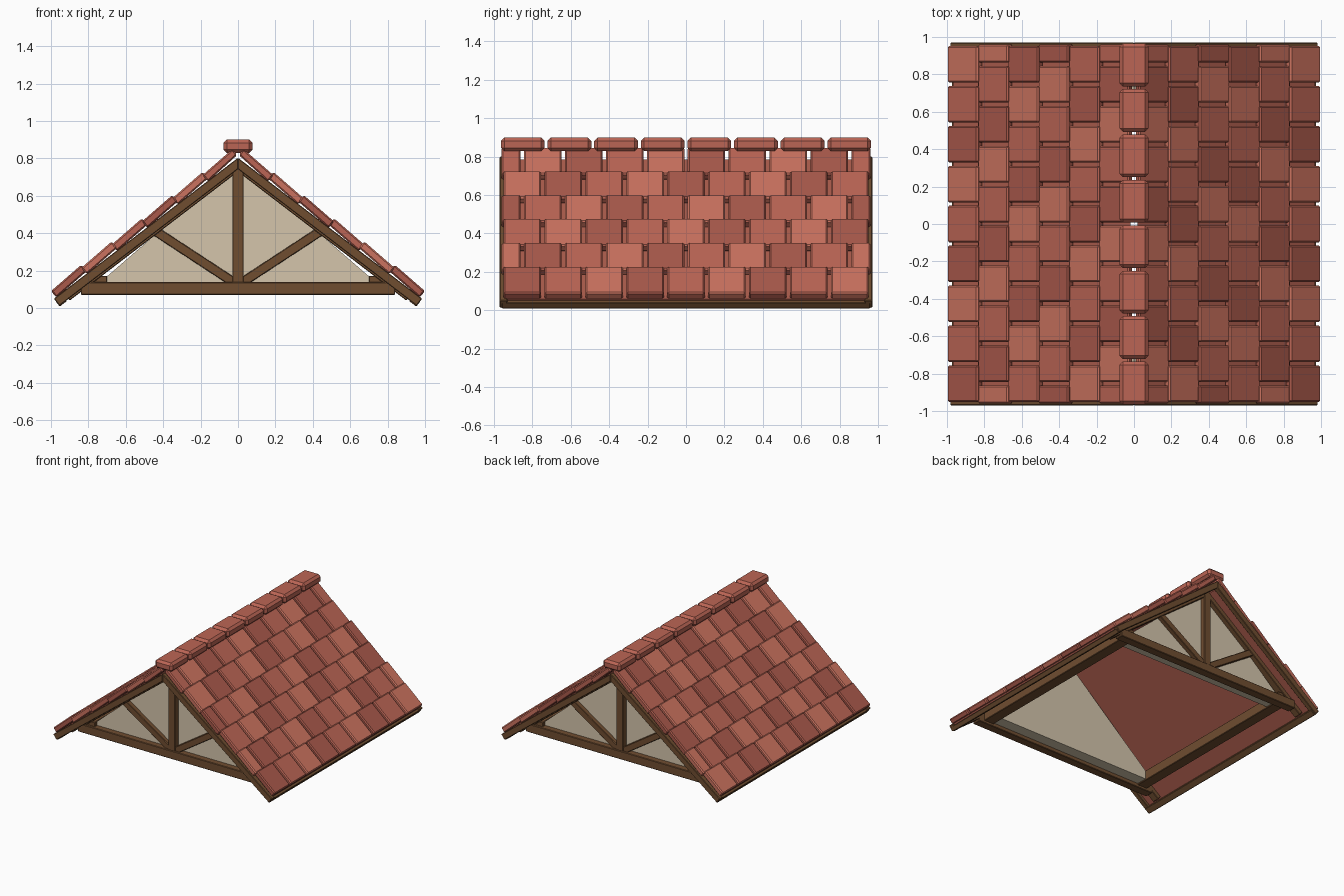
import bpy, bmesh, math

if "Cube" in bpy.data.objects:
    bpy.data.objects.remove(bpy.data.objects["Cube"])


def material(name, rgb):
    m = bpy.data.materials.new(name)
    m.diffuse_color = (*rgb, 1)
    m.use_nodes = True
    m.node_tree.nodes["Principled BSDF"].inputs["Base Color"].default_value = m.diffuse_color
    return m


TILES = [material("tile_dark", (0.40, 0.10, 0.07)),
         material("tile_mid", (0.50, 0.13, 0.09)),
         material("tile_light", (0.60, 0.17, 0.115))]
WOOD = material("wood", (0.16, 0.075, 0.03))
PLASTER = material("plaster", (0.66, 0.56, 0.41))
DECK = material("deck", (0.42, 0.11, 0.075))


def add_prism(bm, pts, y0, y1, mat_index=0):
    """Extrude an x-z outline from y0 to y1."""
    a = [bm.verts.new((x, y0, z)) for x, z in pts]
    b = [bm.verts.new((x, y1, z)) for x, z in pts]
    faces = [bm.faces.new(a), bm.faces.new(b[::-1])]
    n = len(pts)
    for i in range(n):
        faces.append(bm.faces.new((a[i], b[i], b[(i + 1) % n], a[(i + 1) % n])))
    for f in faces:
        f.material_index = mat_index


def finish(name, bm, mats, bevel=0.0):
    bmesh.ops.recalc_face_normals(bm, faces=bm.faces[:])
    me = bpy.data.meshes.new(name)
    bm.to_mesh(me)
    bm.free()
    for m in mats:
        me.materials.append(m)
    ob = bpy.data.objects.new(name, me)
    bpy.context.collection.objects.link(ob)
    if bevel:
        mod = ob.modifiers.new("bevel", 'BEVEL')
        mod.width = bevel
        mod.segments = 1
    return ob


def prism(name, pts, y0, y1, mat, bevel=0.004):
    bm = bmesh.new()
    add_prism(bm, pts, y0, y1)
    return finish(name, bm, [mat], bevel)


def rect(x0, x1, z0, z1):
    return [(x0, z0), (x1, z0), (x1, z1), (x0, z1)]


def bar(x0, z0, x1, z1, w):
    """Outline of a straight timber between two points."""
    d = math.hypot(x1 - x0, z1 - z0)
    nx, nz = -(z1 - z0) / d * w / 2, (x1 - x0) / d * w / 2
    return [(x0 + nx, z0 + nz), (x0 - nx, z0 - nz), (x1 - nx, z1 - nz), (x1 + nx, z1 + nz)]


SLOPE = 0.765


def slab(side, low, high, x_out, x_in=0.0):
    """Sloping band between two parallel roof lines, square cut at the eave."""
    dz = (high - low) / (1 + SLOPE ** 2)
    dx = dz * SLOPE
    return [(side * x_in, low - SLOPE * x_in), (side * x_out, low - SLOPE * x_out),
            (side * (x_out + dx), low - SLOPE * x_out + dz), (side * x_in, high - SLOPE * x_in)]


HALF = 0.96
PITCH = 2 * HALF / 9
TILT = math.radians(41)
C, S = math.cos(TILT), math.sin(TILT)
LEN, THICK, GAP = 0.215, 0.045, 0.009

for side, label in ((-1, "left"), (1, "right")):
    # roof tiles: six staggered courses
    bm = bmesh.new()
    for r in range(6):
        x, z = 1.0 - 0.162 * r, 0.09 + 0.124 * r
        top = [(x, z), (x - LEN * C, z + LEN * S)]
        low = [(px - THICK * S, pz - THICK * C) for px, pz in reversed(top)]
        pts = [(side * max(px, 0.005), pz) for px, pz in top + low]
        shift = (r % 2) * PITCH / 2
        for i in range(9 + r % 2):
            y0 = max(-HALF, -HALF - shift + i * PITCH + GAP)
            y1 = min(HALF, -HALF - shift + (i + 1) * PITCH - GAP)
            add_prism(bm, pts, y0, y1, (i + 2 * r) % 3)
    finish("roof_tiles_" + label, bm, TILES, 0.008)

    # deck under the tiles, eave board and wall plate
    prism("roof_deck_" + label, slab(side, 0.772, 0.80, 0.955, 0.02), -0.945, 0.945, DECK, 0)
    prism("eave_board_" + label, bar(side * 0.925, 0.053, side * 0.965, 0.0225, 0.038),
          -0.96, 0.96, WOOD)
    prism("wall_plate_" + label, rect(*sorted((side * 0.70, side * 0.79)), 0.09, 0.172),
          -0.84, 0.84, WOOD)

    # ends: barge boards, truss chords and struts
    for e, end in ((-1, "front"), (1, "back")):
        tag = end + "_" + label
        prism("barge_board_" + tag, slab(side, 0.742, 0.803, 0.955), *sorted((e * 0.93, e * 0.97)), WOOD)
        prism("truss_chord_" + tag, slab(side, 0.728, 0.782, 0.90), *sorted((e * 0.79, e * 0.85)), WOOD)
        prism("truss_strut_" + tag, bar(side * 0.02, 0.135, side * 0.44, 0.41, 0.05),
              *sorted((e * 0.79, e * 0.845)), WOOD)

for e, end in ((-1, "front"), (1, "back")):
    # gable infill, tie beam and king post
    prism("gable_panel_" + end, [(-0.78, 0.10), (0.78, 0.10), (0, 0.775)],
          *sorted((e * 0.70, e * 0.81)), PLASTER, 0)
    prism("tie_beam_" + end, rect(-0.84, 0.84, 0.07, 0.138), *sorted((e * 0.79, e * 0.86)), WOOD)
    prism("king_post_" + end, rect(-0.03, 0.03, 0.12, 0.755), *sorted((e * 0.79, e * 0.853)), WOOD)

# ridge cap tiles
for i in range(8):
    y = -0.85 + i * 1.70 / 7
    prism("ridge_tile_%d" % (i + 1), rect(-0.078, 0.078, 0.828, 0.9),
          y - 0.114, y + 0.114, TILES[1], 0.018)
